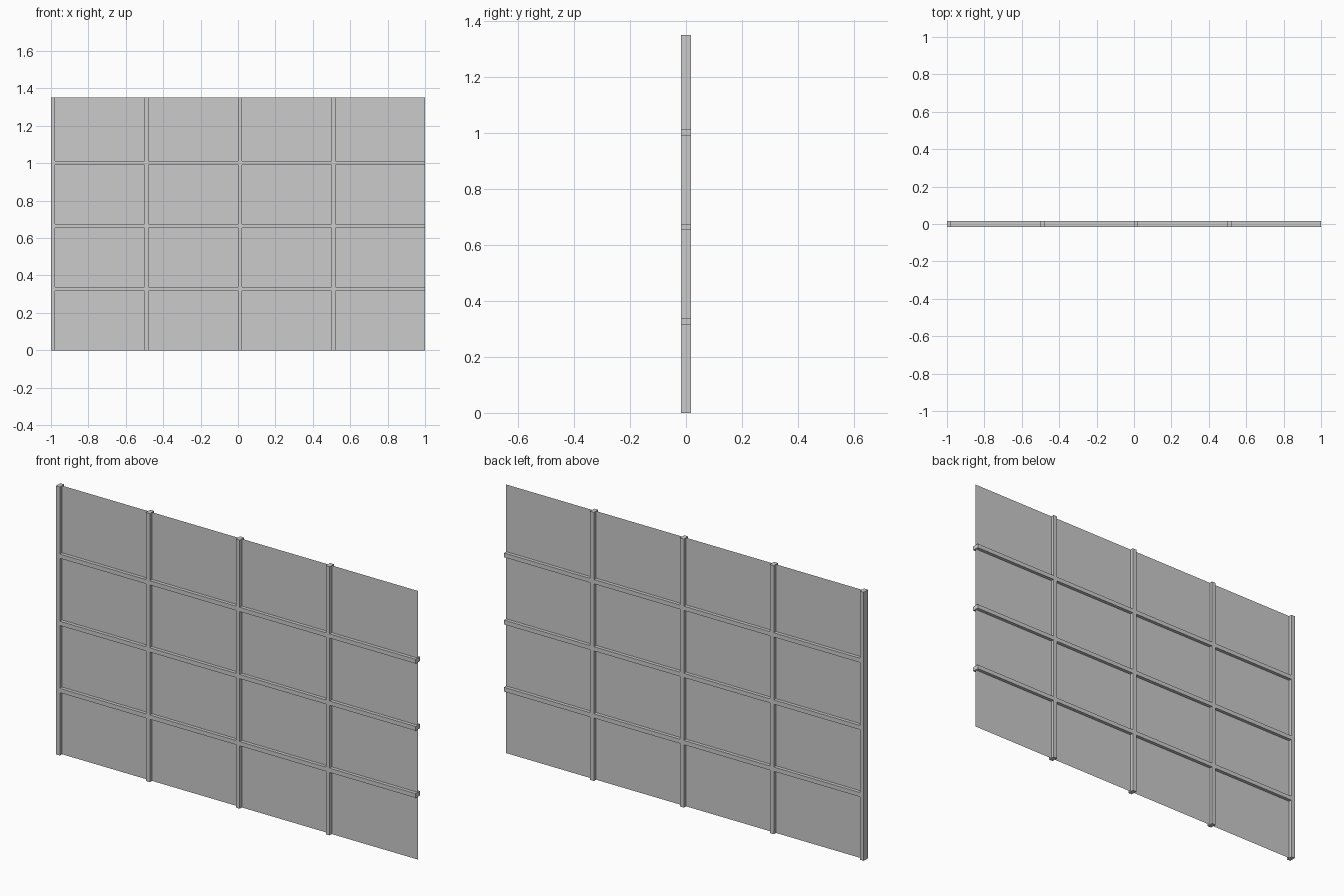
import bpy
import bmesh

if "Cube" in bpy.data.objects:
    bpy.data.objects.remove(bpy.data.objects["Cube"])

W, H = 2.0, 1.35        # overall width and height
BAR, DEPTH = 0.0215, 0.034
COLS = ROWS = 4


def make_object(name, bm):
    mesh = bpy.data.meshes.new(name)
    bm.to_mesh(mesh)
    bm.free()
    obj = bpy.data.objects.new(name, mesh)
    bpy.context.collection.objects.link(obj)
    return obj


def add_rect(bm, x0, x1, z0, z1, y):
    return bm.faces.new([bm.verts.new((x, y, z))
                         for x, z in ((x0, z0), (x1, z0), (x1, z1), (x0, z1))])


# Thin sheet in the middle plane
bm = bmesh.new()
add_rect(bm, -W / 2, W / 2, 0, H, 0)
make_object("panel", bm)

# Bar spans: uprights on the left of each column, rails at the top of each lower row
uprights = [(-W / 2 + i * W / COLS, -W / 2 + i * W / COLS + BAR) for i in range(COLS)]
rails = [(i * H / ROWS - BAR, i * H / ROWS) for i in range(1, ROWS)]

# Joined lattice: fill only the cells covered by a bar, then extrude through the depth
xs = [x for span in uprights for x in span] + [W / 2]
zs = [0] + [z for span in rails for z in span] + [H]
bm = bmesh.new()
for i in range(len(xs) - 1):
    for j in range(len(zs) - 1):
        if i % 2 == 0 or j % 2 == 1:
            add_rect(bm, xs[i], xs[i + 1], zs[j], zs[j + 1], -DEPTH / 2)
bmesh.ops.remove_doubles(bm, verts=bm.verts[:], dist=1e-5)
result = bmesh.ops.extrude_face_region(bm, geom=bm.faces[:], use_keep_orig=True)
moved = [g for g in result["geom"] if isinstance(g, bmesh.types.BMVert)]
bmesh.ops.translate(bm, verts=moved, vec=(0, DEPTH, 0))
bmesh.ops.recalc_face_normals(bm, faces=bm.faces[:])
make_object("lattice_bars", bm)
